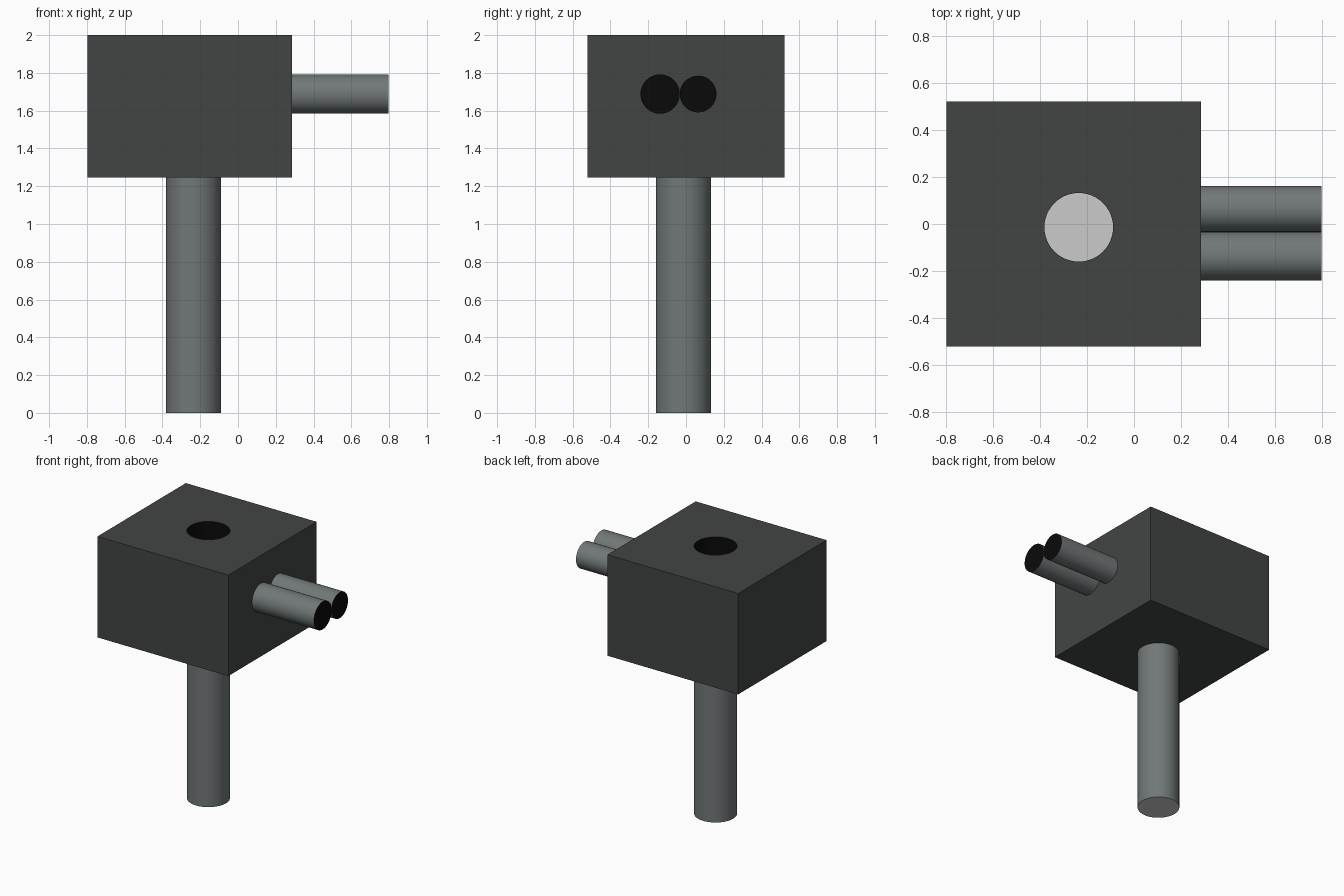
import bpy
from math import pi

if "Cube" in bpy.data.objects:
    bpy.data.objects.remove(bpy.data.objects["Cube"])


def material(name, rgb):
    mat = bpy.data.materials.new(name)
    mat.diffuse_color = (*rgb, 1)
    mat.use_nodes = True
    mat.node_tree.nodes["Principled BSDF"].inputs["Base Color"].default_value = mat.diffuse_color
    return mat


dark = material("dark_grey", (0.055, 0.06, 0.06))
steel = material("steel_grey", (0.165, 0.185, 0.185))
black = material("black", (0.003, 0.003, 0.003))


def cylinder(name, radius, depth, loc, mat=None, along_x=False, fill='NOTHING'):
    bpy.ops.mesh.primitive_cylinder_add(
        vertices=48, radius=radius, depth=depth, location=loc,
        rotation=(0, pi / 2 if along_x else 0, 0), end_fill_type=fill)
    ob = bpy.context.object
    ob.name = name
    if mat:
        ob.data.materials.append(mat)
    bpy.ops.object.shade_smooth_by_angle()
    return ob


def disc(name, radius, loc, mat=None, along_x=False):
    bpy.ops.mesh.primitive_circle_add(
        vertices=48, radius=radius, location=loc, fill_type='NGON',
        rotation=(0, pi / 2 if along_x else 0, 0))
    ob = bpy.context.object
    ob.name = name
    if mat:
        ob.data.materials.append(mat)


PX, PY, PR = -0.235, -0.014, 0.146   # post centre and radius
Z0, Z1 = 1.245, 2.0                  # housing bottom and top
X0, X1 = -0.797, 0.285               # housing left and right
TIP = 0.797                          # barrel end

# Housing: box with a round shaft through it
bpy.ops.mesh.primitive_cube_add(size=1, location=((X0 + X1) / 2, 0, (Z0 + Z1) / 2))
housing = bpy.context.object
housing.name = "housing"
housing.scale = (X1 - X0, 1.044, Z1 - Z0)
bpy.ops.object.transform_apply(location=False, rotation=False, scale=True)
housing.data.materials.append(dark)

cutter = cylinder("shaft_cutter", PR, 1.2, (PX, PY, 1.6), black, fill='NGON')
cut = housing.modifiers.new("shaft", 'BOOLEAN')
cut.operation = 'DIFFERENCE'
cut.solver = 'EXACT'
cut.material_mode = 'TRANSFER'
cut.object = cutter
bpy.context.view_layer.objects.active = housing
bpy.ops.object.modifier_apply(modifier=cut.name)
bpy.data.objects.remove(cutter)

# Post: hollow tube closed only at the foot, with a black lining
cylinder("post", PR, Z0, (PX, PY, Z0 / 2), steel)
lining = cylinder("post_lining", PR - 0.001, Z0, (PX, PY, Z0 / 2), black)
lining.data.flip_normals()
disc("post_foot", PR, (PX, PY, 0))

# Twin barrels with black muzzles
for side, y, r in (("front", -0.137, 0.104), ("rear", 0.064, 0.097)):
    cylinder(side + "_barrel", r, TIP - X1, ((X1 + TIP) / 2, y, 1.688), steel, True)
    disc(side + "_muzzle", r, (TIP, y, 1.688), black, True)
